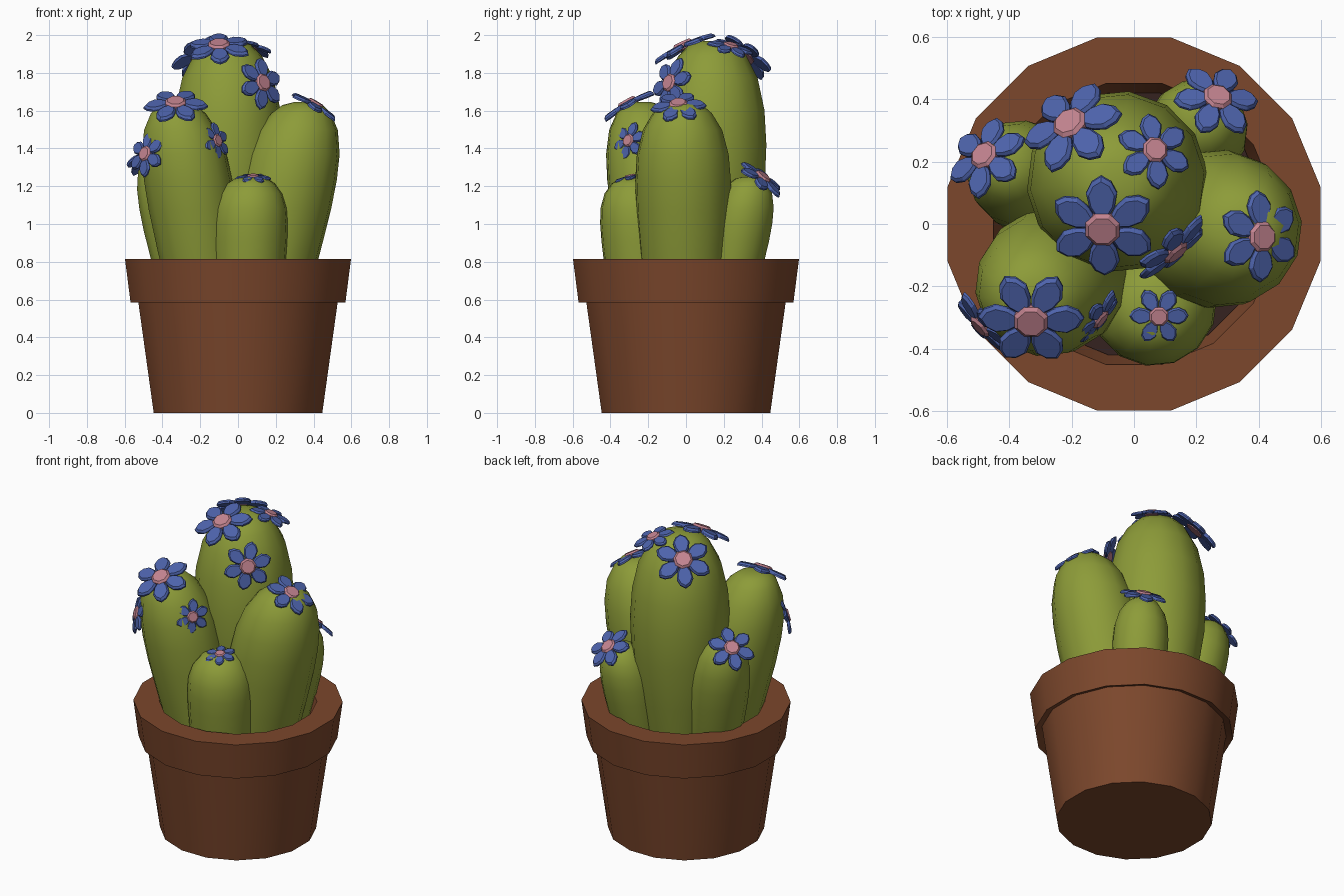
import bpy, math
from math import cos, sin, pi
from mathutils import Vector, Matrix

old = bpy.data.objects.get("Cube")
if old:
    bpy.data.objects.remove(old, do_unlink=True)


def material(name, rgb):
    m = bpy.data.materials.new(name)
    m.use_nodes = True
    m.diffuse_color = (*rgb, 1)
    m.node_tree.nodes["Principled BSDF"].inputs["Base Color"].default_value = (*rgb, 1)
    return m


TERRACOTTA = material("terracotta", (0.2, 0.063, 0.025))
SOIL = material("soil", (0.036, 0.016, 0.014))
GREEN = material("cactus green", (0.265, 0.33, 0.04))
BLUE = material("petal blue", (0.075, 0.125, 0.41))
PINK = material("flower pink", (0.55, 0.23, 0.28))


def make(name, verts, faces, mats, slots=None, angle=40):
    mesh = bpy.data.meshes.new(name)
    mesh.from_pydata(verts, [], faces)
    for m in mats:
        mesh.materials.append(m)
    for i, s in enumerate(slots or []):
        mesh.polygons[i].material_index = s
    ob = bpy.data.objects.new(name, mesh)
    bpy.context.collection.objects.link(ob)
    bpy.ops.object.select_all(action='DESELECT')
    ob.select_set(True)
    bpy.context.view_layer.objects.active = ob
    bpy.ops.object.shade_smooth_by_angle(angle=math.radians(angle))
    return ob


def loft(rings, sides, turn=0.0):
    """Rings of (centre, radius) joined into a capped tube."""
    verts, faces = [], []
    for c, r in rings:
        for k in range(sides):
            a = 2 * pi * k / sides + turn
            verts.append(Vector(c) + Vector((r * cos(a), r * sin(a), 0)))
    for j in range(len(rings) - 1):
        for k in range(sides):
            n = (k + 1) % sides
            a, b = j * sides, (j + 1) * sides
            faces.append((a + k, a + n, b + n, b + k))
    faces.append(tuple(reversed(range(sides))))
    faces.append(tuple(range(len(verts) - sides, len(verts))))
    return verts, faces


# Pot with a heavy rim and a sunken layer of soil
POT_SIDES = 16
HALF = pi / POT_SIDES
pot = [(0.455, 0), (0.54, 0.6), (0.58, 0.585), (0.61, 0.815), (0.46, 0.815), (0.42, 0.66)]
make("pot", *loft([((0, 0, z), r) for r, z in pot], POT_SIDES, HALF), [TERRACOTTA], angle=30)
make("soil", *loft([((0, 0, 0.66), 0.415), ((0, 0, 0.7), 0.428)], POT_SIDES, HALF), [SOIL])

# Cactus stems: base point, top point, radius, base width ratio
PROFILE = [(0.2, 0.5), (0.42, 0.93), (0.58, 1.0), (0.72, 0.96), (0.85, 0.83),
           (0.94, 0.62), (0.985, 0.42), (1.0, 0.2)]
STEMS = {
    "tall_stem": ((-0.05, 0.13, 0.66), (-0.055, 0.14, 1.97), 0.292, 0.66),
    "front_right_stem": ((-0.18, -0.12, 0.66), (-0.325, -0.23, 1.645), 0.235, 0.85),
    "left_stem": ((0.165, -0.01, 0.66), (0.345, -0.02, 1.645), 0.255, 0.86),
    "front_stem": ((0.055, -0.23, 0.66), (0.07, -0.27, 1.25), 0.203, 0.93),
    "back_right_stem": ((-0.27, 0.1, 0.66), (-0.405, 0.19, 1.385), 0.175, 0.86),
    "back_left_stem": ((0.17, 0.235, 0.66), (0.22, 0.335, 1.25), 0.165, 0.87),
}
for name, (base, top, radius, foot) in STEMS.items():
    base, top = Vector(base), Vector(top)
    rings = [(base, radius * foot)]
    for t, w in PROFILE:
        if t < 0.5:
            w = foot + (1 - foot) * w
        rings.append((base.lerp(top, t), radius * w))
    make(name, *loft(rings, 14, 0.1), [GREEN], angle=60)

# Flower: six bevelled leaf-shaped petals around a low domed centre
HALF_LEAF = [(0.2, 0.1), (0.42, 0.235), (0.68, 0.285), (0.89, 0.18)]
LEAF = HALF_LEAF + [(1.0, 0.0)] + [(u, -w) for u, w in reversed(HALF_LEAF)]


def flower(name, pos, normal, size, spin):
    n = Vector(normal).normalized()
    x = Vector((1, 0, 0))
    if abs(n.x) > 0.75:
        x = Vector((0, -1, 0))
    x = (x - n * x.dot(n)).normalized()
    place = Matrix((x, n.cross(x), n)).transposed()
    verts, faces = [], []
    count = len(LEAF)
    for p in range(6):
        a = math.radians(spin + 60 * p)
        start = len(verts)
        for inset, lift in ((1.0, -0.01), (1.0, 0.05), (0.83, 0.12)):
            for u, w in LEAF:
                u = 0.6 + (u - 0.6) * inset
                w = -w * inset
                h = lift - 0.1 * u * u
                verts.append(Vector((u * cos(a) - w * sin(a), u * sin(a) + w * cos(a), h)))
        for layer in range(2):
            for k in range(count):
                i, j = start + layer * count + k, start + layer * count + (k + 1) % count
                faces.append((i, j, j + count, i + count))
        faces.append(tuple(range(start + count - 1, start - 1, -1)))
        faces.append(tuple(range(start + 2 * count, start + 3 * count)))
    slots = [0] * len(faces)
    dome_v, dome_f = loft([((0, 0, -0.05), 0.34), ((0, 0, 0.11), 0.34), ((0, 0, 0.18), 0.27)], 8, pi / 8)
    start = len(verts)
    verts += dome_v
    faces += [tuple(i + start for i in f) for f in dome_f]
    slots += [1] * len(dome_f)
    world = [Vector(pos) + place @ (v * size) for v in verts]
    make(name, world, faces, [BLUE, PINK], slots, 30)


FLOWERS = {
    "tall_front_flower": ((-0.1, -0.01, 1.935), (-0.05, -0.42, 0.9), 0.175, 32),
    "tall_back_flower": ((-0.2, 0.315, 1.89), (-0.4, 0.55, 0.74), 0.17, 3),
    "tall_crown_flower": ((0.065, 0.235, 1.935), (0.25, 0.25, 0.93), 0.125, 38),
    "tall_side_flower": ((0.125, -0.08, 1.745), (0.6, -0.7, 0.25), 0.145, 30),
    "right_top_flower": ((-0.33, -0.305, 1.63), (-0.03, -0.48, 0.86), 0.17, 0),
    "right_side_flower": ((-0.485, -0.32, 1.37), (-0.7, -0.65, 0.25), 0.125, 20),
    "right_inner_flower": ((-0.115, -0.3, 1.44), (0.75, -0.6, 0.25), 0.105, 10),
    "left_top_flower": ((0.405, -0.04, 1.625), (0.5, -0.05, 0.86), 0.148, 32),
    "front_top_flower": ((0.08, -0.295, 1.245), (0, -0.2, 0.97), 0.095, 0),
    "back_left_flower": ((0.265, 0.4, 1.24), (0.25, 0.57, 0.76), 0.142, 10),
    "back_right_flower": ((-0.475, 0.215, 1.36), (-0.5, 0.42, 0.74), 0.142, 15),
}
for name, spec in FLOWERS.items():
    flower(name, *spec)
